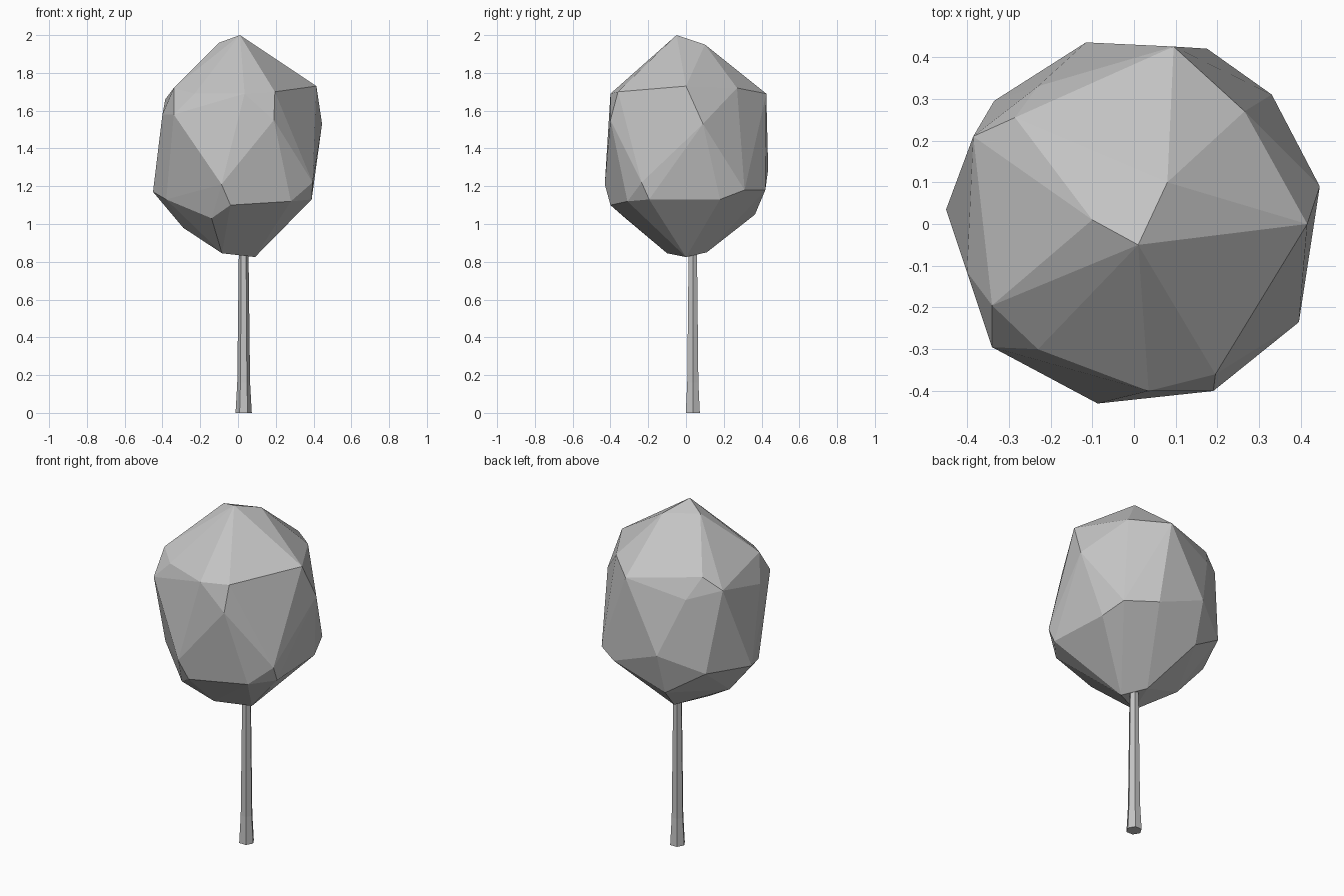
import bpy
import bmesh
import math
from mathutils import Vector

# Remove only the default cube
default_cube = bpy.data.objects.get("Cube")
if default_cube is not None:
    bpy.data.objects.remove(default_cube, do_unlink=True)


def make_material(name, level):
    """Create a plain, matte grey material."""
    material = bpy.data.materials.new(name)
    material.use_nodes = True
    colour = (level, level, level, 1)
    material.diffuse_color = colour
    shader = next(node for node in material.node_tree.nodes
                  if node.type == "BSDF_PRINCIPLED")
    shader.inputs["Base Color"].default_value = colour
    shader.inputs["Roughness"].default_value = 1
    return material


def finish_object(name, bm, material):
    """Turn a bmesh into a flat-shaded object in the scene."""
    bmesh.ops.recalc_face_normals(bm, faces=bm.faces[:])
    mesh = bpy.data.meshes.new(name)
    bm.to_mesh(mesh)
    bm.free()
    mesh.materials.append(material)
    for polygon in mesh.polygons:
        polygon.use_smooth = False
    created = bpy.data.objects.new(name, mesh)
    bpy.context.scene.collection.objects.link(created)
    return created


def make_faceted_shell(name, corner_groups, material):
    """Wrap the corner points in a low-poly convex surface."""
    bm = bmesh.new()
    for group in corner_groups:
        for corner in group:
            bm.verts.new(corner)
    hull = bmesh.ops.convex_hull(bm, input=bm.verts[:])
    unused = set(hull["geom_interior"]) | set(hull["geom_unused"])
    loose = [item for item in unused
             if isinstance(item, bmesh.types.BMVert) and not item.link_faces]
    bmesh.ops.delete(bm, geom=loose, context="VERTS")
    return finish_object(name, bm, material)


def make_tapered_post(name, centre, rings, sides, material):
    """Stack polygon rings, given as height and radius, into a closed post."""
    bm = bmesh.new()
    loops = []
    for height, radius in rings:
        loop = []
        for step in range(sides):
            angle = math.tau * step / sides
            offset = Vector((math.cos(angle), math.sin(angle), 0)) * radius
            loop.append(bm.verts.new(centre + offset + Vector((0, 0, height))))
        loops.append(loop)
    for lower, upper in zip(loops, loops[1:]):
        for step in range(sides):
            following = (step + 1) % sides
            bm.faces.new((lower[step], lower[following],
                          upper[following], upper[step]))
    bm.faces.new(list(reversed(loops[0])))
    bm.faces.new(loops[-1])
    return finish_object(name, bm, material)


grey = make_material("matte grey", 0.55)

# Crown corners, grouped from the peak down to the underside
peak = [(.01, -.05, 2), (-.1, .01, 1.96), (.08, .1, 1.95)]
shoulder = [
    (.415, 0, 1.73), (.265, .27, 1.72), (.095, .425, 1.69),
    (-.23, .33, 1.61), (-.285, .255, 1.73), (-.385, .21, 1.66),
    (-.34, -.195, 1.72), (-.23, -.3, 1.69), (.035, -.4, 1.69),
    (.195, -.36, 1.7),
]
middle = [
    (.445, .09, 1.53), (-.4, -.115, 1.58), (-.34, -.295, 1.58),
    (.19, -.4, 1.55), (-.115, .435, 1.29), (-.335, .295, 1.19),
]
skirt = [
    (.395, -.235, 1.22), (.33, .31, 1.18), (.175, .42, 1.18),
    (-.45, .035, 1.17), (-.087, -.43, 1.21), (-.04, -.4, 1.1),
    (.28, -.31, 1.12), (.39, -.195, 1.13), (.37, .18, 1.13),
    (-.38, -.13, 1.13),
]
underside = [
    (-.12, .365, 1.05), (-.14, -.32, 1.03), (-.29, .01, .98),
    (-.085, -.1, .845), (0, .11, .85), (.09, 0, .825),
]
make_faceted_shell("tree_crown",
                   [peak, shoulder, middle, skirt, underside], grey)

# Six-sided trunk with a slightly flared foot
make_tapered_post("tree_trunk", Vector((.03, .036, 0)),
                  [(0, .043), (.16, .034), (.9, .025)], 6, grey)
